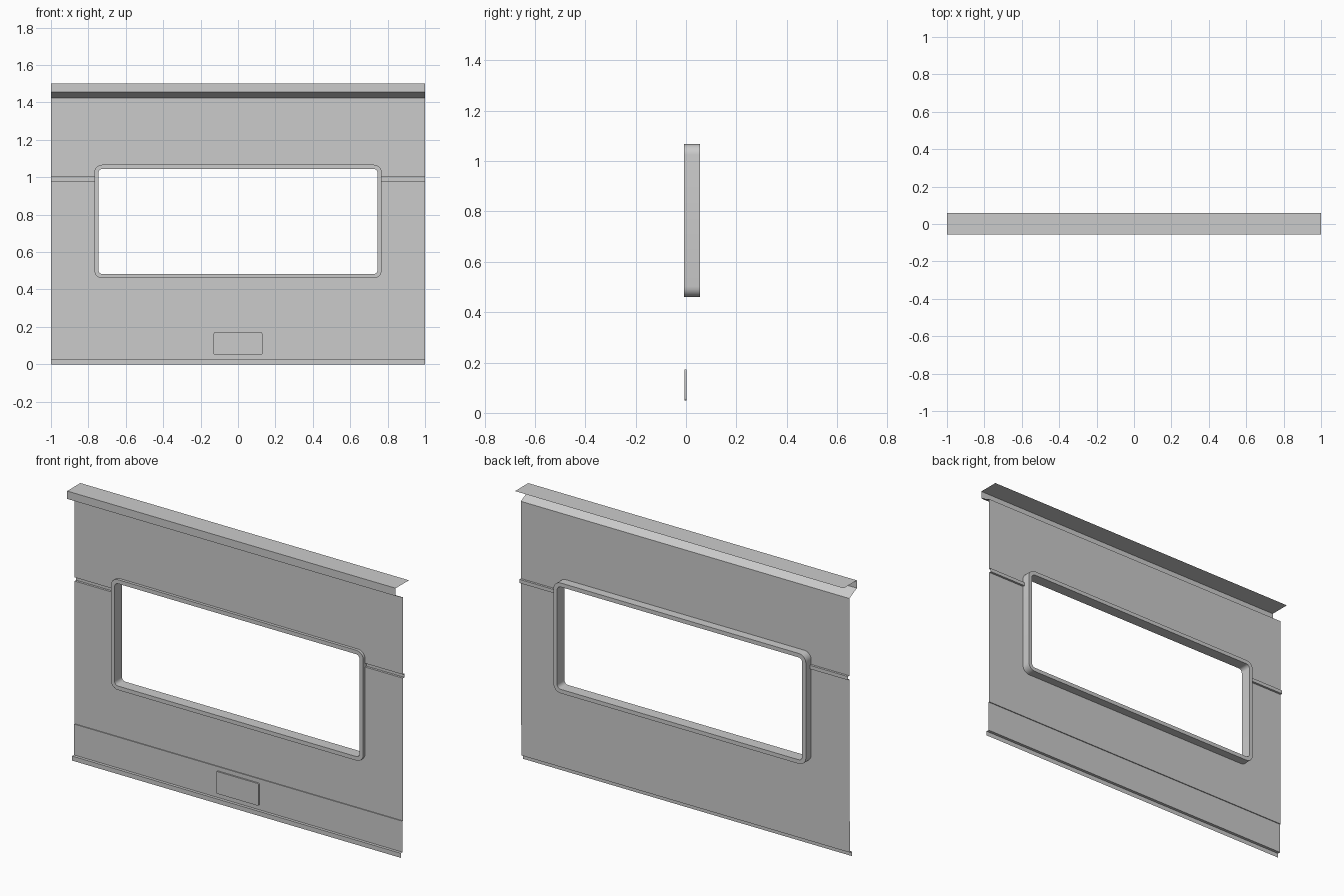
import bpy
import bmesh
import math

old = bpy.data.objects.get("Cube")
if old:
    bpy.data.objects.remove(old, do_unlink=True)

grey = bpy.data.materials.new("plain grey")
grey.use_nodes = True
grey.diffuse_color = (0.6, 0.6, 0.6, 1)
grey.node_tree.nodes["Principled BSDF"].inputs["Base Color"].default_value = (0.6, 0.6, 0.6, 1)


def finish(name, bm, smooth=False):
    mesh = bpy.data.meshes.new(name)
    bm.to_mesh(mesh)
    bm.free()
    mesh.materials.append(grey)
    obj = bpy.data.objects.new(name, mesh)
    bpy.context.collection.objects.link(obj)
    if smooth:
        bpy.ops.object.select_all(action='DESELECT')
        obj.select_set(True)
        bpy.context.view_layer.objects.active = obj
        bpy.ops.object.shade_smooth_by_angle(angle=math.radians(35))
    return obj


def add_sheet(bm, profile, x0, x1):
    """Sweep a (y, z) profile, listed top to bottom, along x."""
    rows = [[bm.verts.new((x, y, z)) for x in (x0, x1)] for y, z in profile]
    for a, b in zip(rows, rows[1:]):
        bm.faces.new((a[0], b[0], b[1], a[1]))


def rounded_loop(bm, half_w, z0, z1, r, y, steps=6):
    """Ring of vertices around a rounded rectangle facing the front."""
    corners = [(half_w - r, z1 - r), (r - half_w, z1 - r),
               (r - half_w, z0 + r), (half_w - r, z0 + r)]
    loop = []
    for i, (cx, cz) in enumerate(corners):
        for s in range(steps + 1):
            a = math.pi / 2 * (i + s / steps)
            loop.append(bm.verts.new((cx + r * math.cos(a), y, cz + r * math.sin(a))))
    return loop


def bridge(bm, a, b):
    for i in range(len(a)):
        j = (i + 1) % len(a)
        bm.faces.new((a[i], a[j], b[j], b[i]))


# Sheet levels, and the opening hidden behind the window frame
UPPER, LOWER, BEAD, LIP = 0.008, 0.003, 0.02, -0.013
HOLE_X, HOLE_Z0, HOLE_Z1 = 0.75, 0.475, 1.05

# Wall sheet: above the window, beside it with the bead, and below it
bm = bmesh.new()
add_sheet(bm, [(UPPER, 1.425), (UPPER, HOLE_Z1)], -1, 1)
beside = [(UPPER, HOLE_Z1), (UPPER, 1.0), (BEAD, 1.0), (BEAD, 0.98),
          (UPPER, 0.98), (UPPER, HOLE_Z0)]
for x0, x1 in ((-1, -HOLE_X), (HOLE_X, 1)):
    add_sheet(bm, beside, x0, x1)
add_sheet(bm, [(UPPER, HOLE_Z0), (UPPER, 0.195), (LOWER, 0.195), (LOWER, 0.025),
               (LIP, 0.025), (LIP, 0)], -1, 1)
finish("wall_panel", bm)

# Folded gutter along the top
bm = bmesh.new()
add_sheet(bm, [(0.058, 1.5), (-0.057, 1.5), (-0.057, 1.457), (UPPER, 1.425)], -1, 1)
finish("top_gutter", bm)

# Window frame: a rounded ring standing out at the back
bm = bmesh.new()
front_out = rounded_loop(bm, 0.768, 0.46, 1.067, 0.042, -0.008)
back_out = rounded_loop(bm, 0.768, 0.46, 1.067, 0.042, 0.055)
back_in = rounded_loop(bm, 0.746, 0.482, 1.045, 0.022, 0.055)
front_in = rounded_loop(bm, 0.746, 0.482, 1.045, 0.022, -0.008)
ring = [front_out, back_out, back_in, front_in]
for i in range(4):
    bridge(bm, ring[i], ring[(i + 1) % 4])
bmesh.ops.recalc_face_normals(bm, faces=bm.faces)
finish("window_frame", bm, smooth=True)

# Small cover plate on the lower front
bm = bmesh.new()
face = rounded_loop(bm, 0.13, 0.05, 0.172, 0.008, -0.006, 4)
rear = rounded_loop(bm, 0.13, 0.05, 0.172, 0.008, LOWER - 0.0005, 4)
bridge(bm, face, rear)
bm.faces.new(face)
bm.faces.new(rear)
bmesh.ops.recalc_face_normals(bm, faces=bm.faces)
finish("cover_plate", bm, smooth=True)
